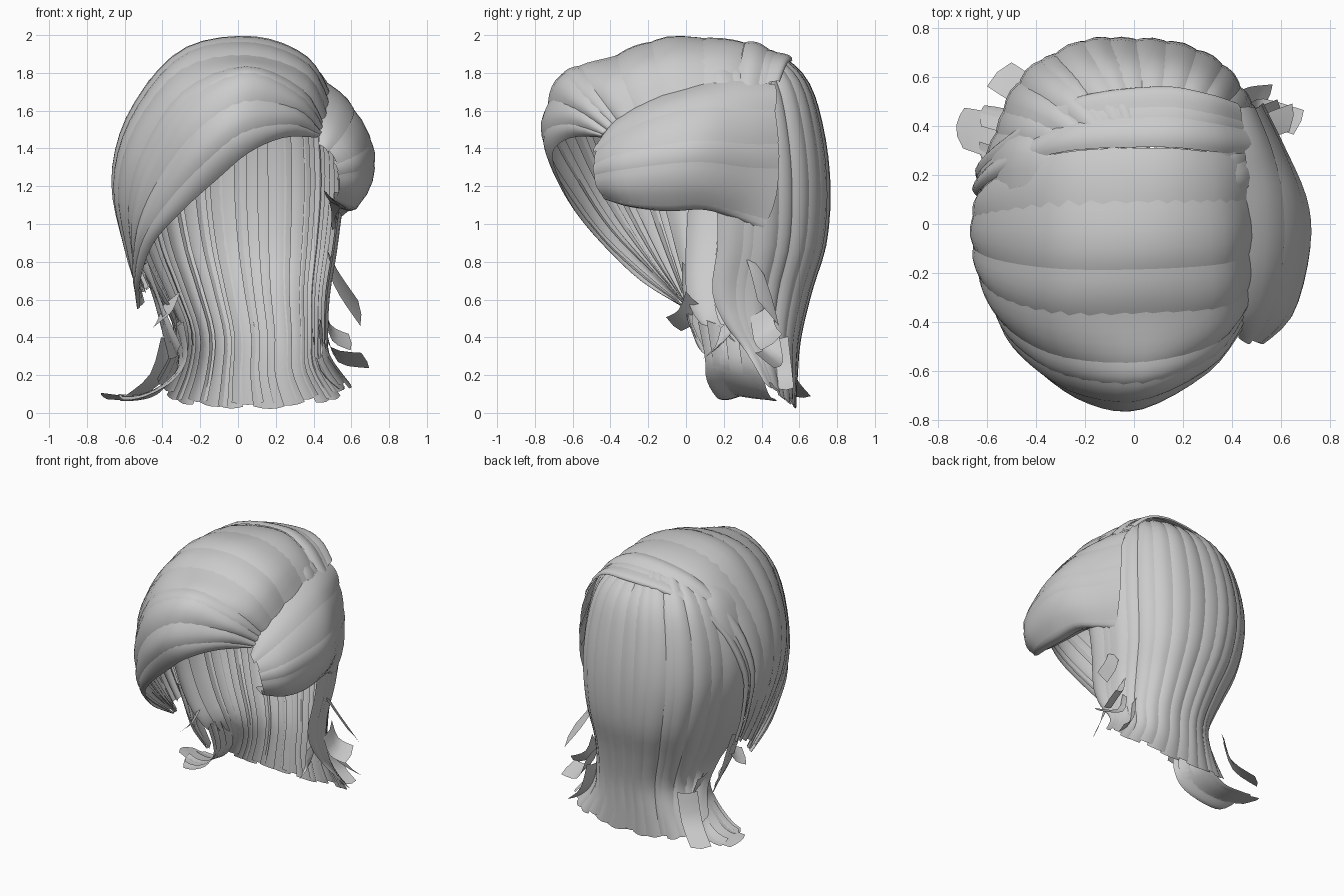
import bpy, bmesh, math, random
from mathutils import Vector

random.seed(4)
CENTRE = Vector((0, 0, 1.2))


def spline(pts, t):
    """Catmull-Rom point at t in 0..1"""
    n = len(pts) - 1
    f = min(max(t, 0), 1) * n
    i = min(int(f), n - 1)
    f -= i
    a, b, c, d = pts[max(i - 1, 0)], pts[i], pts[i + 1], pts[min(i + 2, n)]
    return 0.5 * (2 * b + (c - a) * f + (2 * a - 5 * b + 4 * c - d) * f * f
                  + (3 * b - a - 3 * c + d) * f ** 3)


def locks(name, guides, count, steps=20, across=4, overlap=0.25, lift=0.015, ragged=0.04):
    """Overlapping locks of uneven width that follow the surface through the guide curves"""
    guides = [[Vector(p) for p in g] for g in guides]
    cuts = [0] + [k + random.uniform(-.3, .3) for k in range(1, count)] + [count]
    bm = bmesh.new()
    for k in range(count):
        lo, hi = (cuts[k] - overlap) / count, (cuts[k + 1] + overlap) / count
        lo, hi = max(lo, 0), min(hi, 1)
        out, tilt = random.uniform(0, lift), random.uniform(-lift, lift)
        start, end = random.uniform(0, ragged / 2), 1 - random.uniform(0, ragged)
        rows = []
        for i in range(steps + 1):
            u = start + (end - start) * i / steps
            column = [spline(g, u) for g in guides]
            row = []
            for j in range(across + 1):
                s = j / across
                p = spline(column, lo + (hi - lo) * s)
                away = p - CENTRE
                away.z *= 0.5
                bulge = lift * (math.sin(math.pi * s) - 1)
                p = p + away.normalized() * (out + bulge + tilt * (s - .5))
                row.append(bm.verts.new(p))
            rows.append(row)
        for r, q in zip(rows, rows[1:]):
            for j in range(across):
                bm.faces.new((r[j], r[j + 1], q[j + 1], q[j]))
    me = bpy.data.meshes.new(name)
    bm.to_mesh(me)
    bm.free()
    for poly in me.polygons:
        poly.use_smooth = True
    ob = bpy.data.objects.new(name, me)
    bpy.context.collection.objects.link(ob)
    return ob


def spow(v, e):
    return math.copysign(abs(v) ** e, v)


# Back curtain: z, left x, right x, right front y, left front y, back y, rise of front edges
levels = [
    (1.95, -.10, .20, .12, .12, .30, -.03), (1.89, -.30, .34, .12, .12, .50, -.04),
    (1.75, -.47, .46, .13, .10, .65, 0), (1.50, -.58, .53, .15, .04, .73, 0),
    (1.20, -.61, .55, .16, .02, .765, 0), (.90, -.54, .52, .17, .0, .745, 0),
    (.65, -.43, .48, .14, .0, .67, 0), (.40, -.34, .47, .20, .06, .61, .08),
    (.20, -.36, .48, .32, .25, .59, .12), (.02, -.45, .60, .42, .36, .58, .13)]
curtain = []
for i in range(13):
    a = math.pi * i / 12
    curtain.append([((xl + xr) / 2 + (xr - xl) / 2 * spow(math.cos(a), .85),
                     yr + (yl - yr) * i / 12 + (yb - yr - (yl - yr) * i / 12) * spow(math.sin(a), .85),
                     z + rise * (1 - math.sin(a)))
                    for z, xl, xr, yr, yl, yb, rise in levels])
locks("back_hair", curtain, 17, steps=28, lift=.018)

# Fringe swept from the right parting over the brow to the left cheek
fringe = [
    [(.48, .28, 1.72), (.33, .30, 1.89), (.1, .32, 1.97), (-.3, .3, 1.89),
     (-.56, .2, 1.6), (-.65, .12, 1.25), (-.58, .1, .9), (-.48, .08, .65)],
    [(.5, -.05, 1.66), (.37, -.08, 1.88), (.07, -.1, 1.99), (-.3, -.1, 1.92),
     (-.57, -.08, 1.6), (-.67, -.05, 1.25), (-.61, 0, .9), (-.5, .05, .6)],
    [(.49, -.26, 1.52), (.37, -.37, 1.77), (.05, -.4, 1.88), (-.3, -.4, 1.8),
     (-.54, -.33, 1.5), (-.63, -.22, 1.18), (-.58, -.1, .84), (-.51, 0, .58)],
    [(.46, -.36, 1.5), (.33, -.54, 1.68), (.04, -.65, 1.8), (-.28, -.62, 1.64),
     (-.48, -.5, 1.33), (-.56, -.36, 1.06), (-.55, -.18, .79), (-.51, 0, .57)],
    [(.44, -.42, 1.48), (.3, -.6, 1.57), (.02, -.75, 1.56), (-.2, -.72, 1.4),
     (-.4, -.58, 1.17), (-.52, -.42, .95), (-.55, -.2, .74), (-.52, 0, .56)],
    [(.43, -.44, 1.46), (.25, -.62, 1.46), (.06, -.72, 1.38), (-.12, -.68, 1.23),
     (-.3, -.6, 1.07), (-.46, -.45, .89), (-.53, -.24, .69), (-.53, 0, .55)]]
locks("swept_fringe", fringe, 8, steps=28, across=6, lift=.018)

# Crown locks continuing the sweep over the back of the head
crown = [(.42, .5, 1.75), (.3, .54, 1.85), (.1, .57, 1.87), (-.25, .52, 1.82),
         (-.5, .37, 1.6), (-.63, .24, 1.25), (-.57, .16, .9), (-.47, .1, .66)]
locks("crown_hair", [crown, fringe[0]], 3, steps=28, across=6, lift=.018)

# Rolled lock over the right ear, blending into the falling hair behind
roll = [
    [(.42, .48, 1.74), (.46, .28, 1.76), (.46, .06, 1.74), (.45, -.18, 1.67), (.44, -.38, 1.55), (.43, -.47, 1.42)],
    [(.49, .48, 1.62), (.56, .3, 1.62), (.60, .1, 1.63), (.60, -.15, 1.58), (.55, -.37, 1.48), (.47, -.49, 1.38)],
    [(.52, .5, 1.4), (.61, .32, 1.4), (.70, .1, 1.42), (.71, -.1, 1.4), (.64, -.37, 1.35), (.51, -.5, 1.3)],
    [(.52, .48, 1.16), (.58, .32, 1.18), (.68, .1, 1.22), (.70, -.1, 1.22), (.64, -.35, 1.2), (.52, -.48, 1.2)],
    [(.51, .42, .98), (.54, .28, 1.03), (.60, .1, 1.08), (.61, -.1, 1.07), (.58, -.3, 1.09), (.5, -.43, 1.13)],
    [(.49, .35, .98), (.49, .22, 1.06), (.48, .08, 1.11), (.48, -.1, 1.12), (.46, -.3, 1.15), (.45, -.44, 1.18)]]
locks("side_roll", roll, 6, steps=18, lift=.012)

# Left cheek lock gathered behind the fringe
cheek = [
    [(-.48, -.02, .8), (-.44, -.02, .68), (-.38, 0, .52), (-.3, .06, .35)],
    [(-.5, .05, .76), (-.42, .05, .6), (-.38, .04, .46), (-.32, .12, .3)],
    [(-.5, .14, .74), (-.46, .16, .6), (-.42, .17, .45), (-.38, .22, .28)]]
locks("cheek_lock", cheek, 3, steps=8, overlap=.35, ragged=.2)

# Left tail flicking outwards at the bottom
tail = [
    [(-.3, .06, .5), (-.27, .1, .3), (-.34, .11, .17), (-.5, .16, .08), (-.64, .2, .06)],
    [(-.34, .2, .48), (-.3, .22, .28), (-.4, .24, .15), (-.55, .3, .09), (-.72, .36, .11)],
    [(-.36, .36, .45), (-.32, .4, .25), (-.42, .44, .1), (-.54, .48, .06), (-.69, .5, .06)]]
locks("left_tail", tail, 4, steps=12, overlap=.35, ragged=.15)

# Loose flicked tips: root, middle, end, half-width direction
tips = [
    ((.48, .36, .8), (.54, .4, .68), (.65, .44, .52), (.01, .06, -.07)),
    ((.46, .4, .55), (.5, .42, .42), (.6, .46, .37), (.0, .06, .04)),
    ((.46, .45, .45), (.52, .47, .3), (.69, .42, .27), (.02, .05, -.04)),
    ((.42, .5, .4), (.46, .52, .22), (.56, .53, .12), (.02, .05, .0)),
    ((-.36, .04, .6), (-.4, .0, .5), (-.44, -.07, .46), (-.05, .04, -.04)),
    ((-.36, .5, .4), (-.42, .53, .2), (-.56, .62, .08), (.05, .05, .0)),
    ((.44, .25, .5), (.45, .22, .4), (.45, .15, .33), (.0, .06, .06))]
for a, b, c, w in tips:
    side = Vector(w)
    locks("loose_tip", [[Vector(p) - side for p in (a, b, c)],
                        [Vector(p) + side for p in (a, b, c)]], 1, steps=6, across=2, overlap=0)
